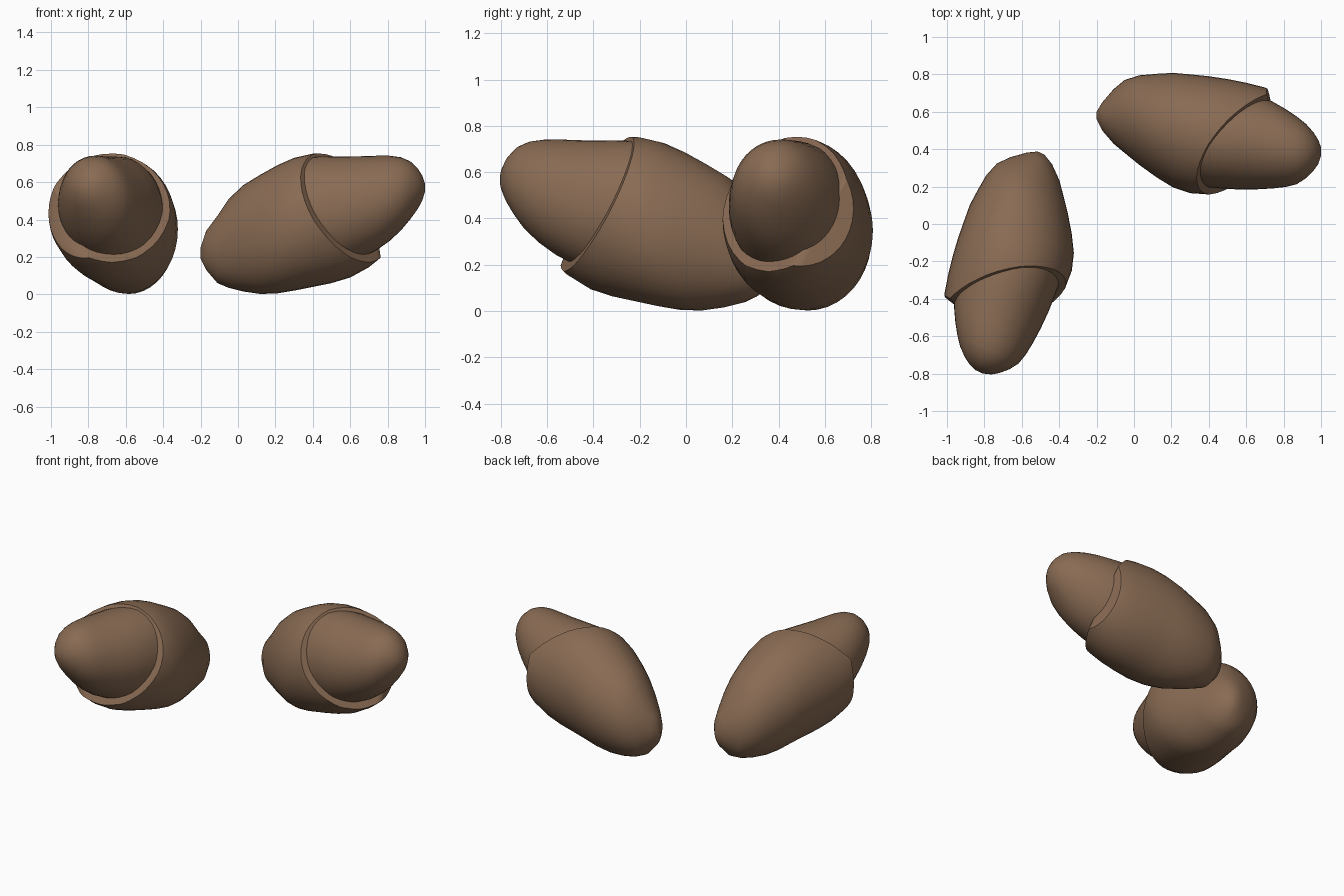
import bpy, bmesh, math
from mathutils import Vector, Matrix

if "Cube" in bpy.data.objects:
    bpy.data.objects.remove(bpy.data.objects["Cube"])

brown = bpy.data.materials.new("earth brown")
brown.diffuse_color = (0.25, 0.147, 0.087, 1)
brown.use_nodes = True
brown.node_tree.nodes["Principled BSDF"].inputs["Base Color"].default_value = brown.diffuse_color

# stations along the long axis: x, y min, y max, z min, z max
SHELL = [(-0.20, .56, .60, .19, .25), (-0.17, .50, .65, .13, .34), (-0.11, .43, .72, .06, .42),
         (-0.05, .38, .77, .035, .51), (0.03, .315, .795, .015, .585), (0.12, .25, .803, .002, .64),
         (0.21, .195, .808, .005, .69), (0.30, .165, .80, .02, .73), (0.40, .158, .79, .04, .752),
         (0.50, .165, .775, .06, .755), (0.60, .18, .755, .09, .745), (0.70, .21, .73, .145, .72),
         (0.78, .25, .69, .21, .69), (0.86, .30, .64, .30, .65)]
HEAD = [(0.25, .24, .69, .13, .70), (0.40, .195, .72, .12, .735), (0.55, .185, .715, .15, .738),
        (0.65, .185, .69, .19, .738), (0.74, .19, .655, .235, .741), (0.81, .198, .615, .285, .741),
        (0.87, .213, .575, .34, .733), (0.92, .245, .535, .40, .712), (0.96, .285, .49, .455, .675),
        (0.985, .32, .45, .50, .635), (1.0, .365, .41, .55, .59)]
SIDES = 40


def loft(stations):
    """Closed skin through oval sections."""
    bm = bmesh.new()
    rings = []
    for x, y0, y1, z0, z1 in stations:
        ring = []
        for i in range(SIDES):
            a = 2 * math.pi * i / SIDES
            ring.append(bm.verts.new((x, (y0 + y1) / 2 + (y1 - y0) / 2 * math.cos(a),
                                      (z0 + z1) / 2 + (z1 - z0) / 2 * math.sin(a))))
        rings.append(ring)
    for r, s in zip(rings, rings[1:]):
        for i in range(SIDES):
            j = (i + 1) % SIDES
            bm.faces.new((r[i], r[j], s[j], s[i]))
    bm.faces.new(rings[0])
    bm.faces.new(rings[-1])
    bmesh.ops.recalc_face_normals(bm, faces=bm.faces)
    return bm


def slice_off(bm, co, no):
    """Remove everything beyond a plane and close the cut."""
    cut = bmesh.ops.bisect_plane(bm, geom=bm.verts[:] + bm.edges[:] + bm.faces[:],
                                 plane_co=Vector(co), plane_no=Vector(no).normalized(),
                                 clear_outer=True)
    edges = [e for e in cut["geom_cut"] if isinstance(e, bmesh.types.BMEdge)]
    bmesh.ops.contextual_create(bm, geom=edges)
    bmesh.ops.recalc_face_normals(bm, faces=bm.faces)


def finish(bm, name):
    me = bpy.data.meshes.new(name)
    bm.to_mesh(me)
    bm.free()
    me.materials.append(brown)
    ob = bpy.data.objects.new(name, me)
    bpy.context.collection.objects.link(ob)
    bpy.ops.object.select_all(action='DESELECT')
    ob.select_set(True)
    bpy.context.view_layer.objects.active = ob
    bpy.ops.object.shade_smooth_by_angle(angle=math.radians(50))
    return ob


# outer shell, cut open by slanted planes to leave the lip
bm = loft(SHELL)
slice_off(bm, (.525, 0, 0), (1, -.77, .61))
slice_off(bm, (.765, .45, .2), (1, .15, .05))
shell = finish(bm, "right_shell")
# rounded head emerging from the shell
head = finish(loft(HEAD), "right_head")

# second piece: mirror image, turned about the vertical
s = math.radians(-115)
mirror = (Matrix.Translation((-.056, -.047, 0)) @ Matrix.Rotation(s, 4, 'Z')
          @ Matrix.Scale(-1, 4, (0, 1, 0)))
for ob in (shell, head):
    twin = ob.copy()
    twin.data = ob.data.copy()
    twin.name = ob.name.replace("right", "left")
    twin.data.transform(mirror)
    twin.data.flip_normals()
    bpy.context.collection.objects.link(twin)
